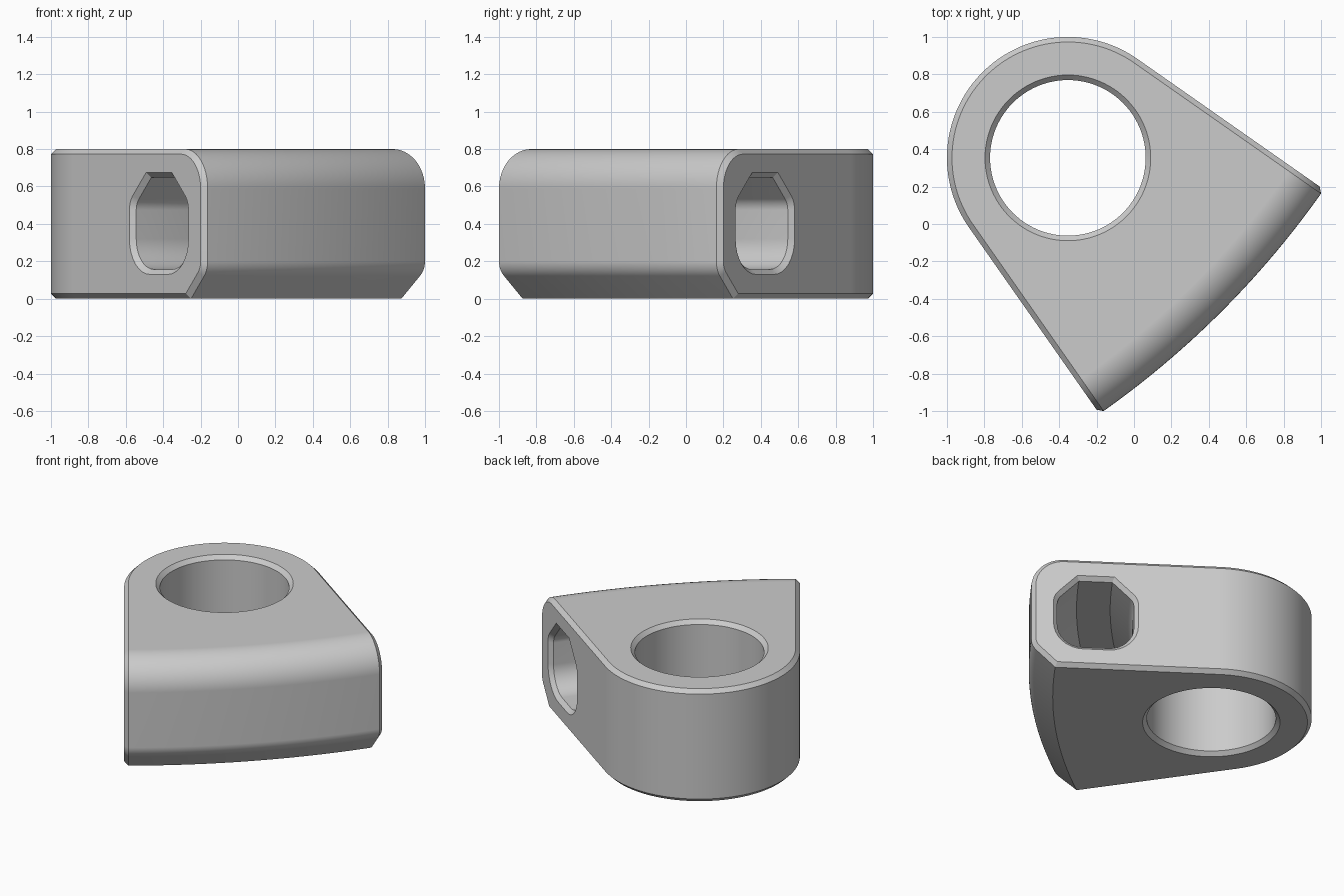
import bpy, bmesh, math
from math import sin, cos, pi, radians
from mathutils import Matrix

HEIGHT, CHAMFER = 0.8, 0.027
EYE_U, EYE_R, BORE_R = -0.5, 0.6465, 0.416
HALF = radians(10)                       # half angle of the wedge
APEX_U = EYE_U - EYE_R / sin(HALF)       # where the two flanks would meet
END_R, SLOT_R = 4.885, 4.469             # radii of end face and slot, about the apex
TURN = Matrix.Rotation(-pi / 4, 4, 'Z')

old = bpy.data.objects.get("Cube")
if old:
    bpy.data.objects.remove(old, do_unlink=True)

mat = bpy.data.materials.new("plain_grey")
mat.use_nodes = True
GREY = (0.6, 0.6, 0.6, 1)
mat.diffuse_color = GREY
mat.node_tree.nodes["Principled BSDF"].inputs["Base Color"].default_value = GREY


def arc(cu, cz, r, start, end, n):
    """Points on an arc, angles in degrees."""
    angles = [radians(start + (end - start) * i / n) for i in range(n + 1)]
    return [(cu + r * cos(a), cz + r * sin(a)) for a in angles]


def about_apex(r, theta, z):
    return (APEX_U + r * cos(theta), r * sin(theta), z)


def finish(bm, name):
    bmesh.ops.recalc_face_normals(bm, faces=bm.faces)
    bm.transform(TURN)
    mesh = bpy.data.meshes.new(name)
    bm.to_mesh(mesh)
    bm.free()
    mesh.materials.append(mat)
    obj = bpy.data.objects.new(name, mesh)
    bpy.context.collection.objects.link(obj)
    return obj


def skin(rings, name):
    """Closed solid through a list of equal rings of points."""
    bm = bmesh.new()
    loops = [[bm.verts.new(p) for p in ring] for ring in rings]
    n = len(loops[0])
    for a, b in zip(loops, loops[1:]):
        for i in range(n):
            j = (i + 1) % n
            bm.faces.new((a[i], a[j], b[j], b[i]))
    bm.faces.new(loops[0])
    bm.faces.new(loops[-1])
    return finish(bm, name)


def build_body():
    bm = bmesh.new()
    # End face profile: large top round, small lower round, 45 degree undercut
    r_top, r_low, z_low = 0.21, 0.11, 0.2
    profile = arc(END_R - r_top, HEIGHT - r_top, r_top, 90, 0, 12)
    profile += arc(END_R - r_low, z_low, r_low, 0, -45, 6)
    u, z = profile[-1]
    profile.append((u - z, 0))
    steps = 28
    cols = []
    for i in range(steps + 1):
        theta = -HALF + 2 * HALF * i / steps
        cols.append([bm.verts.new(about_apex(r, theta, z)) for r, z in profile])
    for a, b in zip(cols, cols[1:]):
        for j in range(len(profile) - 1):
            bm.faces.new((a[j], a[j + 1], b[j + 1], b[j]))
    # Round eye wall, tangent to both flanks
    ring = arc(EYE_U, 0, EYE_R, 100, 260, 72)
    top = [bm.verts.new((x, y, HEIGHT)) for x, y in ring]
    low = [bm.verts.new((x, y, 0)) for x, y in ring]
    walls = [bm.faces.new((top[i], top[i + 1], low[i + 1], low[i]))
             for i in range(len(ring) - 1)]
    # Flanks, then top and bottom
    walls.append(bm.faces.new(cols[-1] + [low[0], top[0]]))
    walls.append(bm.faces.new(cols[0] + [low[-1], top[-1]]))
    bm.faces.new(top + [c[0] for c in cols])
    bm.faces.new(low + [c[-1] for c in cols])
    bmesh.ops.recalc_face_normals(bm, faces=bm.faces)
    # Chamfer the whole outline of the walls
    walls = set(walls)
    rim = [e for e in bm.edges if sum(f in walls for f in e.link_faces) == 1]
    bmesh.ops.bevel(bm, geom=rim, offset=CHAMFER, offset_type='OFFSET', segments=1,
                    profile=0.5, affect='EDGES', clamp_overlap=False)
    return finish(bm, "clamp_body")


def build_bore():
    """Round hole with flared mouths."""
    e = 0.02
    levels = [(-e, CHAMFER + e), (CHAMFER, 0), (HEIGHT - CHAMFER, 0), (HEIGHT + e, CHAMFER + e)]
    rings = [[(x, y, z) for x, y in arc(EYE_U, 0, BORE_R + grow, 0, 360, 96)[:-1]]
             for z, grow in levels]
    return skin(rings, "bore_cutter")


def slot_section(grow):
    """Rounded bottom, 45 degree shoulders, flat roof."""
    r_up, r_low = 0.083 + grow, 0.163 + grow
    roof = 0.648 + grow
    right = arc(0.085, 0.32, r_low, -90, 0, 8)
    right += arc(0.165, 0.474, r_up, 0, 45, 5)
    u, z = right[-1]
    right.append((u + z - roof, roof))
    return right + [(-u, z) for u, z in reversed(right)]


def build_slot():
    """Curved tunnel from flank to flank with flared mouths."""
    e = 0.02
    outer, inner = HALF + e / SLOT_R, HALF - CHAMFER / SLOT_R
    stations = [(-outer, CHAMFER + e)]
    stations += [(-inner + 2 * inner * i / 24, 0) for i in range(25)]
    stations.append((outer, CHAMFER + e))
    rings = [[about_apex(SLOT_R + u, theta, z) for u, z in slot_section(grow)]
             for theta, grow in stations]
    return skin(rings, "slot_cutter")


body = build_body()
cutters = [build_bore(), build_slot()]
for cutter in cutters:
    cutter.hide_render = True
    mod = body.modifiers.new(cutter.name, 'BOOLEAN')
    mod.operation, mod.solver, mod.object = 'DIFFERENCE', 'EXACT', cutter

# Bake the cuts and drop the cutters
graph = bpy.context.evaluated_depsgraph_get()
graph.update()
baked = bpy.data.meshes.new_from_object(body.evaluated_get(graph))
body.modifiers.clear()
body.data = baked
for cutter in cutters:
    bpy.data.objects.remove(cutter, do_unlink=True)

# Smooth curves, crisp chamfers
for o in bpy.context.selected_objects:
    o.select_set(False)
body.select_set(True)
bpy.context.view_layer.objects.active = body
bpy.ops.object.shade_smooth_by_angle(angle=radians(25))
weighted = body.modifiers.new("even_shading", 'WEIGHTED_NORMAL')
weighted.keep_sharp = True
